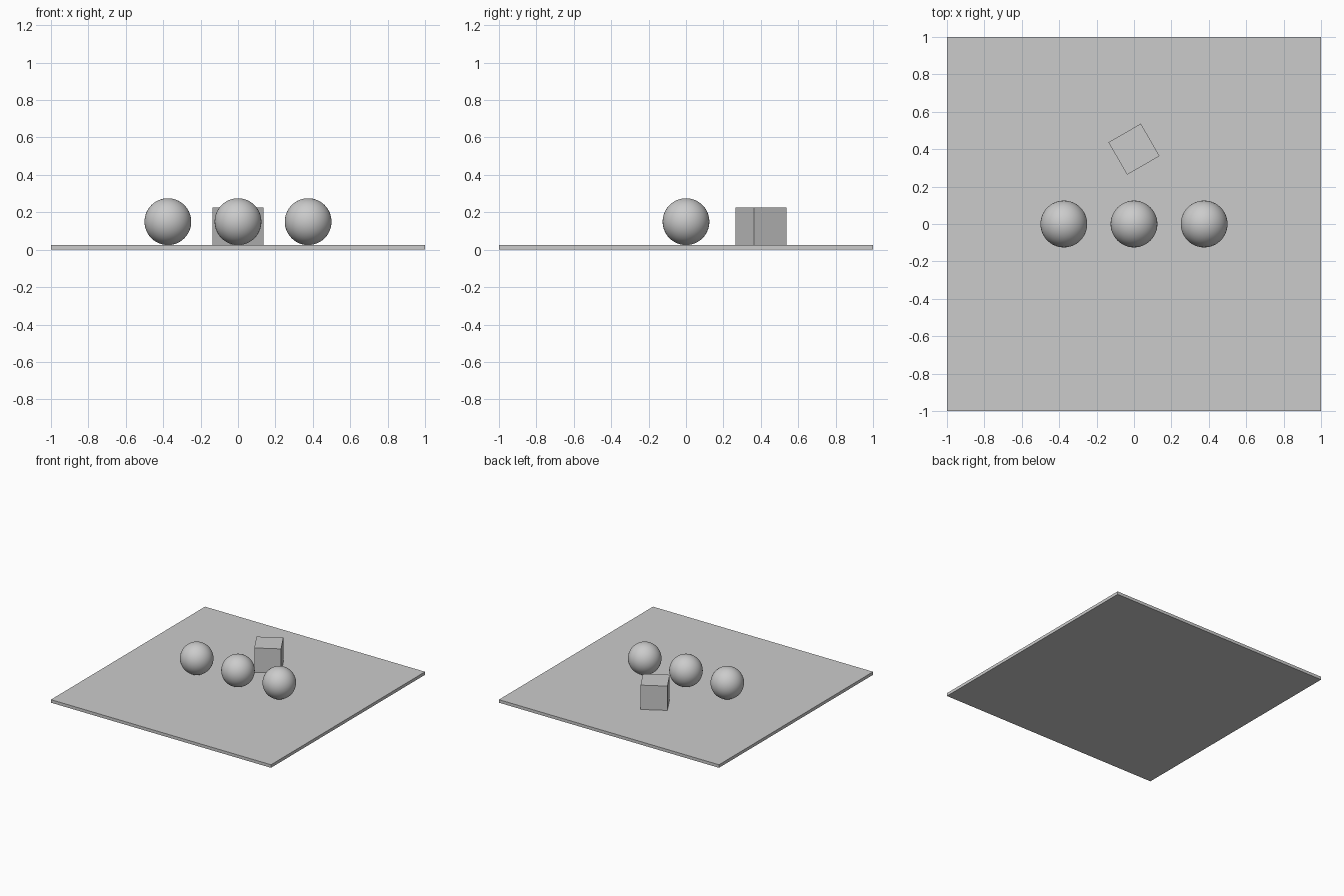
import bpy
from math import radians

if "Cube" in bpy.data.objects:
    bpy.data.objects.remove(bpy.data.objects["Cube"])

TOP = 0.025   # upper face of the floor slab
R = 0.125     # ball radius


def box(name, size, loc, turn=0):
    bpy.ops.mesh.primitive_cube_add(size=1, location=loc, rotation=(0, 0, radians(turn)))
    ob = bpy.context.object
    ob.name = name
    ob.scale = size
    bpy.ops.object.transform_apply(location=False, rotation=False, scale=True)
    return ob


# Floor slab
box("floor_slab", (2, 2, TOP), (0, 0, TOP / 2))

# Turned block behind the balls
box("block", (0.2, 0.2, 0.2), (0, 0.4, TOP + 0.1), 30)

# Row of three balls
for side, x in (("left", -0.375), ("middle", 0), ("right", 0.375)):
    bpy.ops.mesh.primitive_uv_sphere_add(segments=64, ring_count=32, radius=R,
                                         location=(x, 0, TOP + R))
    bpy.context.object.name = side + "_ball"
    bpy.ops.object.shade_smooth()
